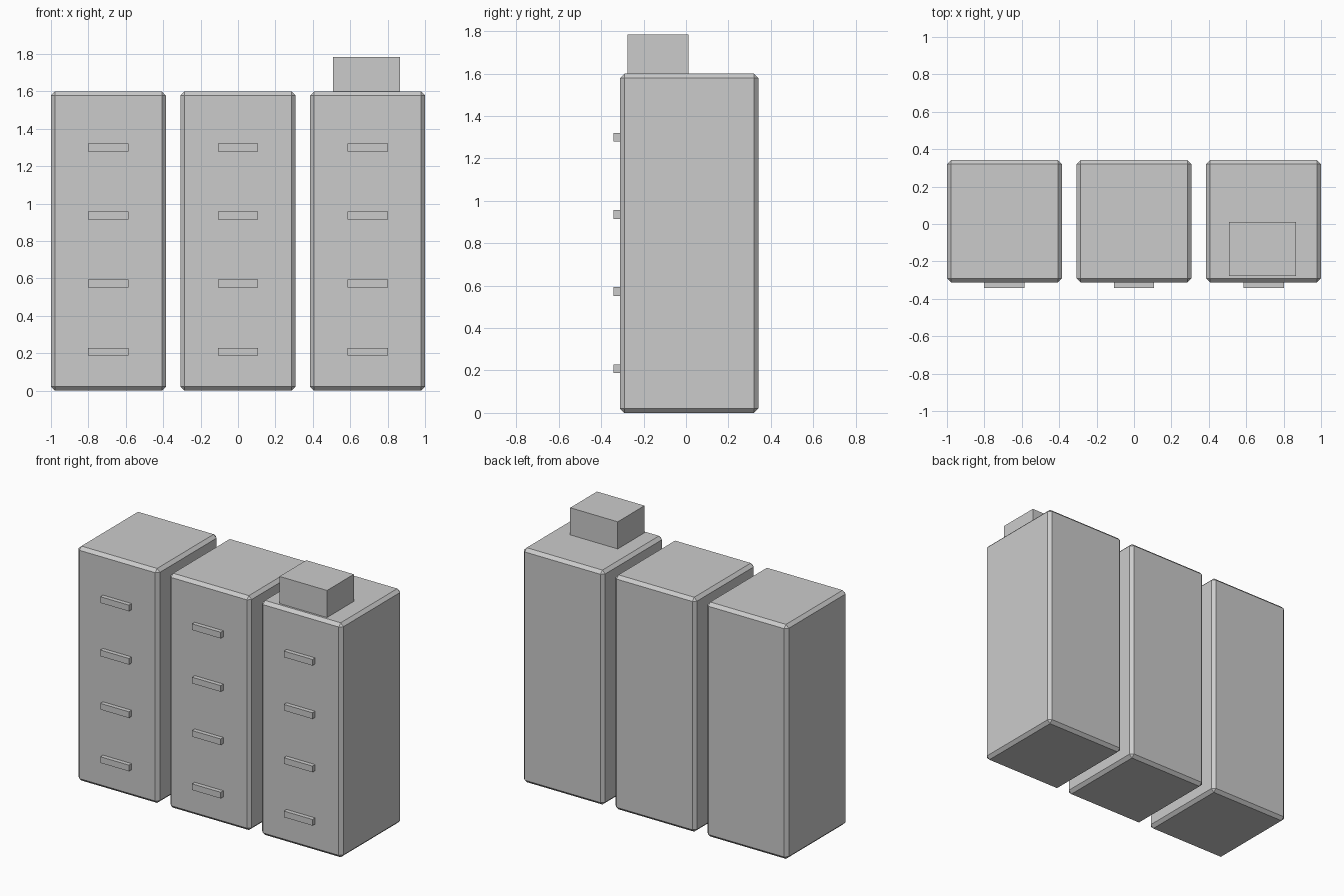
import bpy

if "Cube" in bpy.data.objects:
    bpy.data.objects.remove(bpy.data.objects["Cube"])

grey = bpy.data.materials.new("light_grey")
grey.diffuse_color = (0.6, 0.6, 0.6, 1)
grey.use_nodes = True
grey.node_tree.nodes["Principled BSDF"].inputs["Base Color"].default_value = grey.diffuse_color


def box(name, lo, hi, bevel=0):
    """Axis-aligned box between two corners, with optional chamfered edges."""
    centre = [(a + b) / 2 for a, b in zip(lo, hi)]
    bpy.ops.mesh.primitive_cube_add(size=1, location=centre)
    ob = bpy.context.object
    ob.name = name
    ob.scale = [b - a for a, b in zip(lo, hi)]
    bpy.ops.object.transform_apply(location=False, rotation=False, scale=True)
    ob.data.materials.append(grey)
    if bevel:
        mod = ob.modifiers.new("chamfer", 'BEVEL')
        mod.width = bevel
        mod.segments = 1
    return ob


# Row of three filing cabinets, each with four drawer handles
HALF = 0.307
for i, x in enumerate((-0.693, 0, 0.693), 1):
    box(f"cabinet_{i}", (x - HALF, -0.312, 0), (x + HALF, 0.341, 1.6), 0.021)
    for j in range(4):
        z = 0.208 + j * 0.364
        box(f"handle_{i}_{j + 1}", (x - 0.108, -0.341, z - 0.021),
            (x + 0.108, -0.312, z + 0.021))

# Storage box on top of the right cabinet
box("storage_box", (0.507, -0.277, 1.6), (0.866, 0.012, 1.785))
